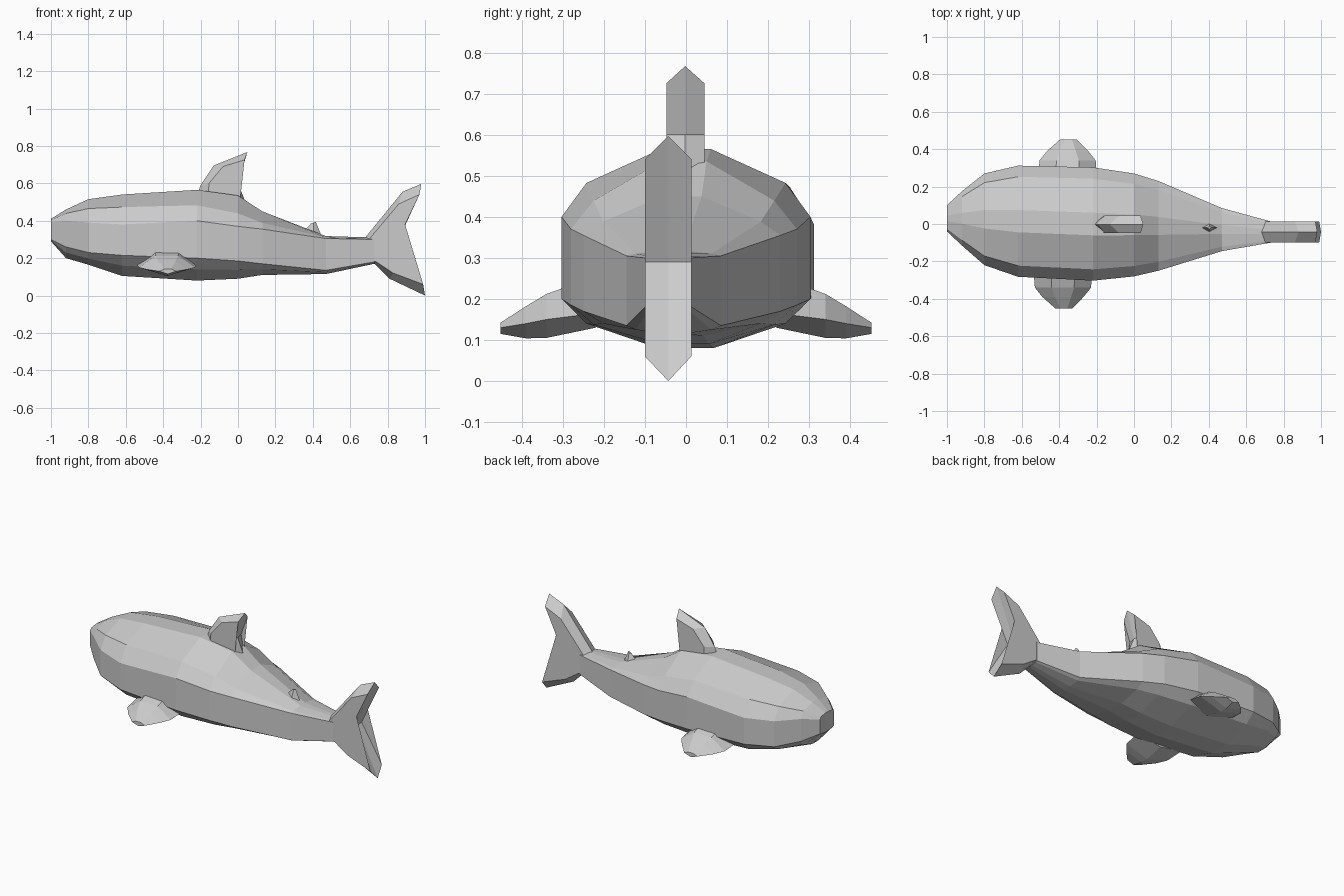
import bpy, bmesh

if "Cube" in bpy.data.objects:
    bpy.data.objects.remove(bpy.data.objects["Cube"])


def loft(name, loops):
    """Join equal-length vertex loops with flat faces and cap both ends."""
    bm = bmesh.new()
    rings = [[bm.verts.new(p) for p in loop] for loop in loops]
    n = len(rings[0])
    for a, b in zip(rings, rings[1:]):
        for i in range(n):
            j = (i + 1) % n
            bm.faces.new((a[i], a[j], b[j], b[i]))
    bm.faces.new(rings[0])
    bm.faces.new(rings[-1][::-1])
    bmesh.ops.triangulate(bm, faces=[f for f in bm.faces if len(f.verts) > 4])
    bmesh.ops.recalc_face_normals(bm, faces=bm.faces)
    mesh = bpy.data.meshes.new(name)
    bm.to_mesh(mesh)
    bm.free()
    ob = bpy.data.objects.new(name, mesh)
    bpy.context.collection.objects.link(ob)
    return ob


def ridged_slab(name, side, mid, ys):
    """Flat-sided fin in the xz plane with a raised ridge around its middle."""
    y0, ym, y1 = ys
    return loft(name, [[(x, y, z) for x, z in prof]
                       for prof, y in ((side, y0), (mid, ym), (side, y1))])


# Body: x, centre y, half width, bottom, lower side, upper side, top, shoulder
stations = [
    (-1.00, .03, .07, .29, .30, .39, .41, .70),
    (-0.92, .03, .145, .20, .26, .40, .46, .65),
    (-0.80, .025, .245, .165, .23, .39, .515, .60),
    (-0.62, .015, .297, .105, .215, .38, .54, .58),
    (-0.22, .00, .303, .08, .20, .40, .565, .50),
    (0.00, -.005, .275, .09, .185, .37, .535, .42),
    (0.13, -.01, .24, .11, .17, .355, .45, .35),
    (0.47, -.03, .115, .115, .135, .305, .318, .40),
    (0.73, -.043, .057, .17, .18, .30, .31, .40),
]
body = []
for x, cy, w, zb, zl, zu, zt, k in stations:
    half = [(.22, zb), (.8, zb + .5 * (zl - zb)), (1, zl),
            (1, zu), (.8, zu + k * (zt - zu)), (.2, zt)]
    body.append([(x, cy + w * f, z) for f, z in half]
                + [(x, cy - w * f, z) for f, z in reversed(half)])
loft("body", body)

# Tail: forked vertical slab
ridged_slab("tail_fin",
            [(.70, .19), (.70, .30), (.86, .49), (.97, .54), (.85, .29),
             (.99, .06), (.83, .12), (.74, .18)],
            [(.68, .19), (.68, .31), (.88, .555), (.98, .597), (.855, .29),
             (1.0, .02), (.985, 0), (.81, .085)][:5]
            + [(1.0, 0.0), (.81, .09), (.73, .17)],
            (-.10, -.043, .013))

# Swept dorsal fin
ridged_slab("dorsal_fin",
            [(-.16, .53), (-.155, .60), (-.08, .69), (.035, .725),
             (-.01, .60), (.01, .50)],
            [(-.22, .53), (-.20, .59), (-.13, .695), (.05, .767),
             (.0, .60), (.04, .50)],
            (-.048, -.002, .045))

# Small back fin
loft("small_back_fin", [
    [(.34, -.02, .33), (.40, -.055, .30), (.455, -.02, .30), (.40, .015, .30)],
    [(.39, -.02, .385), (.405, -.027, .39), (.415, -.02, .395),
     (.405, -.013, .39)]])

# Pectoral fins: y, front x, rear x, lower z, edge z, upper z
fin = [(.22, -.52, -.20, .13, .165, .255),
       (.34, -.51, -.21, .105, .15, .212),
       (.39, -.47, -.25, .104, .14, .182),
       (.452, -.40, -.31, .115, .13, .142)]
for side, dx, label in ((1, .005, "left"), (-1, -.02, "right")):
    loft("pectoral_fin_" + label, [
        [(x0 + dx, side * y, ze),
         (x0 + .3 * (x1 - x0) + dx, side * y, zt),
         (x0 + .7 * (x1 - x0) + dx, side * y, zt),
         (x1 + dx, side * y, ze),
         (x0 + .5 * (x1 - x0) + dx, side * y, zb)]
        for y, x0, x1, zb, ze, zt in fin])
